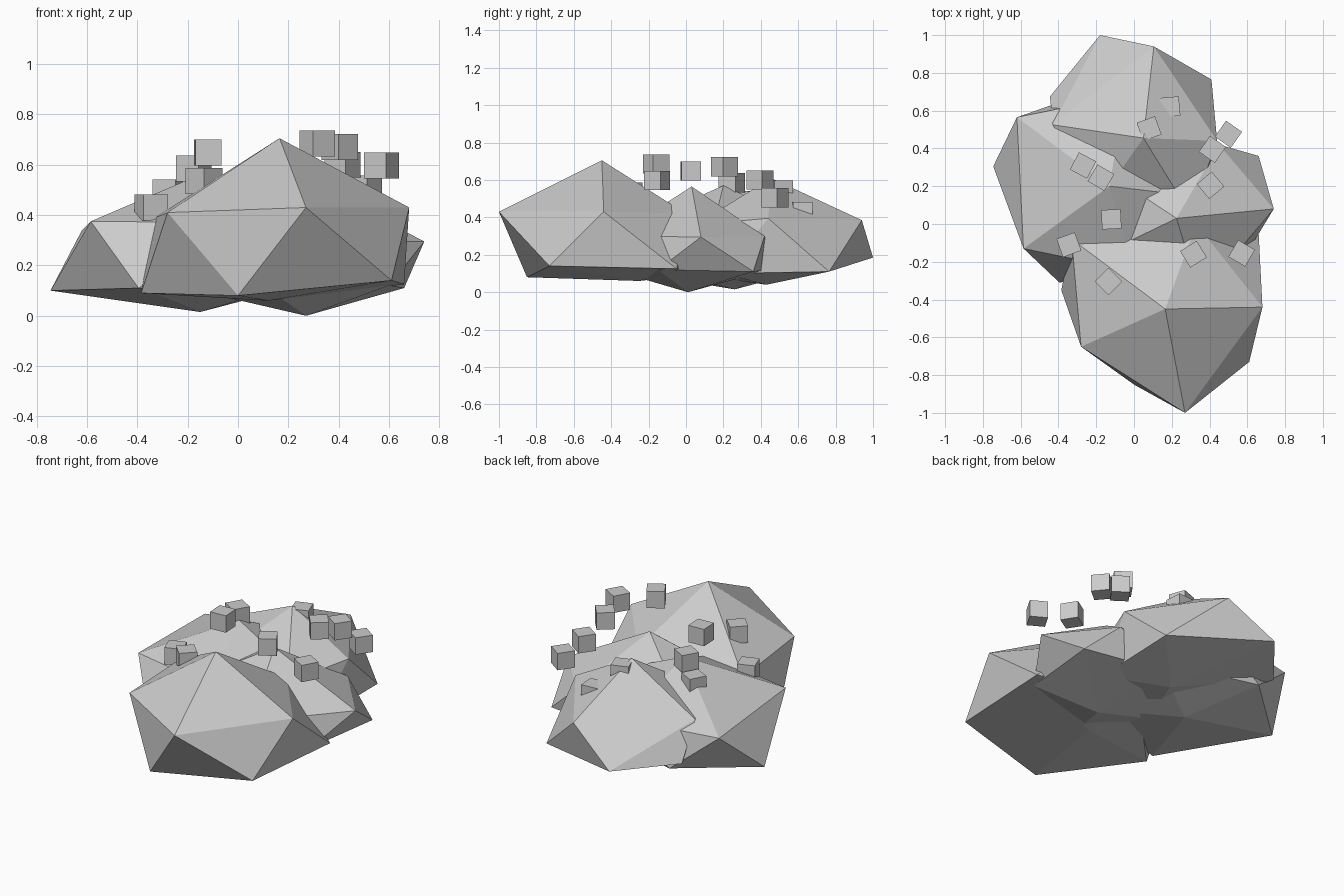
import bpy
import bmesh
from math import radians
from mathutils import Matrix

# Remove the default object
default_cube = bpy.data.objects.get("Cube")
if default_cube:
    bpy.data.objects.remove(default_cube, do_unlink=True)


def make_material(name, colour):
    material = bpy.data.materials.new(name)
    material.use_nodes = True
    material.diffuse_color = colour
    shader = material.node_tree.nodes["Principled BSDF"]
    shader.inputs["Base Color"].default_value = colour
    shader.inputs["Roughness"].default_value = 0.9
    return material


stone = make_material("grey stone", (0.6, 0.6, 0.6, 1))


def add_object(name, bm):
    """Turn a bmesh into a flat-shaded stone object."""
    bmesh.ops.recalc_face_normals(bm, faces=bm.faces)
    mesh = bpy.data.meshes.new(name)
    bm.to_mesh(mesh)
    bm.free()
    mesh.materials.append(stone)
    obj = bpy.data.objects.new(name, mesh)
    bpy.context.collection.objects.link(obj)
    return obj


def add_boulder(name, peak, shoulders, skirt, base):
    """Twenty-sided rock: a peak, two uneven rings of five and a flattened base."""
    bm = bmesh.new()
    for point in (peak, *shoulders, *skirt, base):
        bm.verts.new(point)
    hull = bmesh.ops.convex_hull(bm, input=bm.verts)
    loose = {v for v in hull["geom_interior"] if isinstance(v, bmesh.types.BMVert)}
    bmesh.ops.delete(bm, geom=list(loose), context="VERTS")
    return add_object(name, bm)


def add_pebble(name, location, turn, size=0.103):
    """Small upright block turned about its vertical axis."""
    bm = bmesh.new()
    placement = Matrix.Translation(location) @ Matrix.Rotation(radians(turn), 4, "Z")
    bmesh.ops.create_cube(bm, size=size, matrix=placement)
    return add_object(name, bm)


# Tall boulder at the front
add_boulder(
    "front_boulder",
    peak=(.165, -.45, .705),
    shoulders=[(.27, -1, .43), (.68, -.44, .43), (.33, 0, .42),
               (-.33, -.08, .39), (-.28, -.65, .41)],
    skirt=[(0, -.85, .08), (.61, -.73, .14), (.66, -.05, .125),
           (.05, .1, .1), (-.385, -.35, .09)],
    base=(.12, -.25, .06),
)

# Low boulder on the +x side
add_boulder(
    "side_boulder",
    peak=(.225, .03, .565),
    shoulders=[(.74, .08, .295), (.45, .42, .3), (-.2, .31, .3),
               (-.25, -.2, .3), (.35, -.38, .3)],
    skirt=[(.66, .36, .11), (.6, -.15, .12), (.1, -.4, .12),
           (-.25, .05, .12), (.1, .45, .12)],
    base=(.27, .01, 0),
)

# Wide boulder on the -x side
add_boulder(
    "wide_boulder",
    peak=(-.13, .2, .57),
    shoulders=[(-.62, .565, .34), (-.585, -.13, .375), (0, -.25, .37),
               (.3, .15, .37), (-.05, .68, .35)],
    skirt=[(-.745, .305, .1), (-.395, -.31, .11), (.2, -.15, .12),
           (.25, .5, .12), (-.35, .66, .12)],
    base=(-.15, .26, .015),
)

# Boulder at the back
add_boulder(
    "back_boulder",
    peak=(.05, .455, .61),
    shoulders=[(.105, .94, .385), (-.43, .525, .39), (-.2, .1, .36),
               (.3, .05, .36), (.44, .44, .395)],
    skirt=[(-.18, 1, .185), (.41, .765, .11), (.4, .2, .1),
           (-.1, 0, .1), (-.445, .675, .18)],
    base=(.1, .43, .04),
)

# Small blocks scattered over the rocks
pebbles = [
    ((.19, .62, .43), 5), ((.08, .505, .545), 20), ((.5, .475, .505), 55),
    ((.415, .395, .6), 55), ((.405, .205, .67), 40), ((.315, -.16, .685), 32),
    ((.57, -.155, .597), 60), ((-.12, .025, .648), 3), ((-.175, .245, .585), 60),
    ((-.27, .31, .49), 62), ((-.345, -.11, .43), 20), ((-.135, -.305, .535), 45),
]
for number, (location, turn) in enumerate(pebbles, start=1):
    add_pebble(f"pebble_{number}", location, turn)
